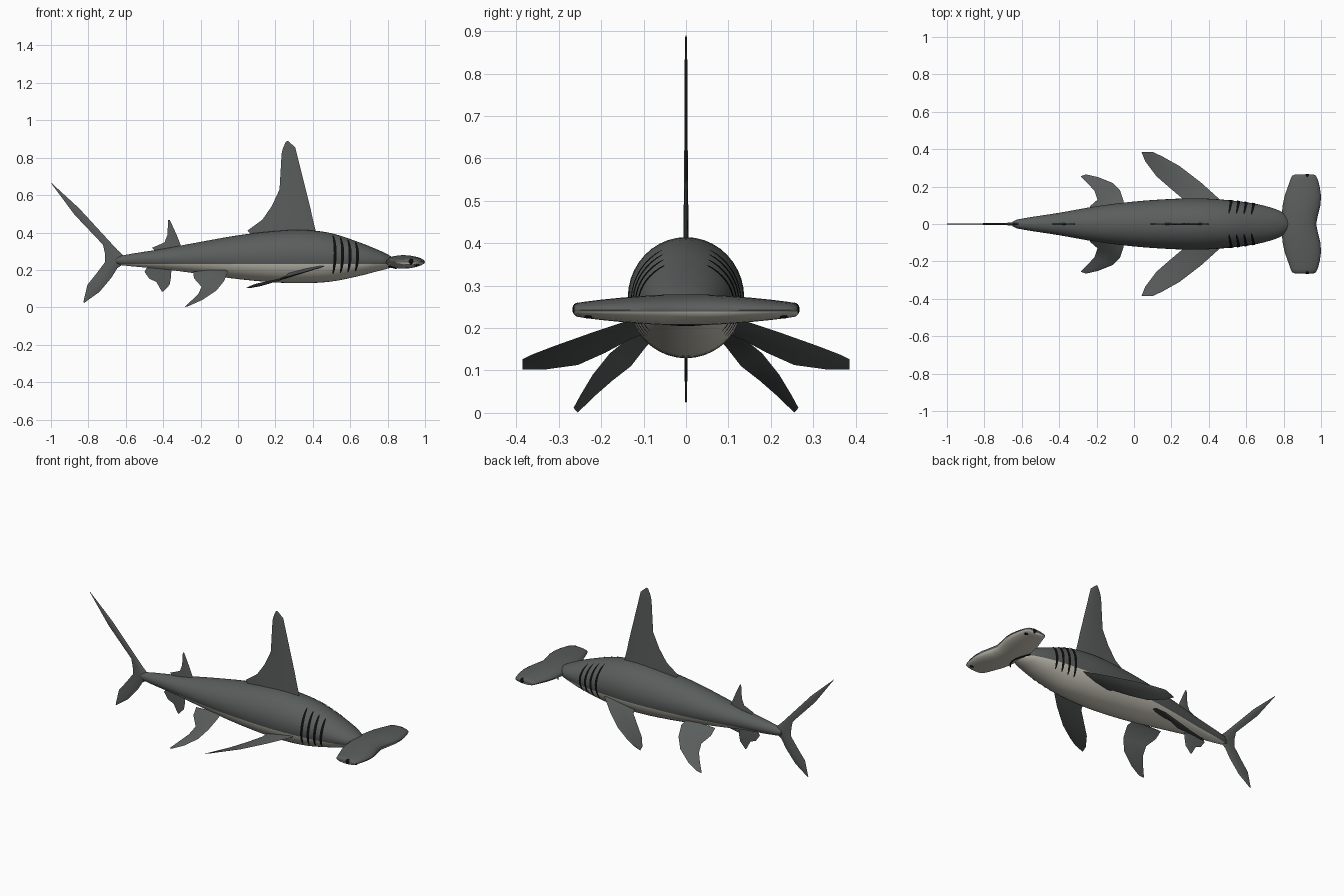
import bpy, bmesh, math
from mathutils import Vector

cube = bpy.data.objects.get("Cube")
if cube:
    bpy.data.objects.remove(cube, do_unlink=True)


def material(name, colour, rough=0.6):
    m = bpy.data.materials.new(name)
    m.use_nodes = True
    m.diffuse_color = (*colour, 1)
    shader = m.node_tree.nodes["Principled BSDF"]
    shader.inputs["Base Color"].default_value = (*colour, 1)
    shader.inputs["Roughness"].default_value = rough
    return m


GREY = material("slate grey skin", (0.1, 0.11, 0.105))
CREAM = material("cream belly", (0.58, 0.56, 0.48))
BLACK = material("black", (0.004, 0.004, 0.004))


def finish(name, bm, mats, mirror=False, angle=50):
    """Turn a bmesh into a smooth shaded object, optionally mirrored left to right."""
    bmesh.ops.recalc_face_normals(bm, faces=bm.faces[:])
    mesh = bpy.data.meshes.new(name)
    bm.to_mesh(mesh)
    bm.free()
    ob = bpy.data.objects.new(name, mesh)
    bpy.context.collection.objects.link(ob)
    for m in mats:
        mesh.materials.append(m)
    bpy.ops.object.select_all(action="DESELECT")
    ob.select_set(True)
    bpy.context.view_layer.objects.active = ob
    bpy.ops.object.shade_smooth_by_angle(angle=math.radians(angle))
    if mirror:
        mod = ob.modifiers.new("Mirror", "MIRROR")
        mod.use_axis = (False, True, False)
        mod.use_mirror_merge = False
    return ob


def loft(rings):
    """Skin a list of closed rings and cap both ends."""
    bm = bmesh.new()
    loops = [[bm.verts.new(p) for p in ring] for ring in rings]
    n = len(loops[0])
    for a, b in zip(loops, loops[1:]):
        for i in range(n):
            j = (i + 1) % n
            bm.faces.new((a[i], a[j], b[j], b[i]))
    bm.faces.new(loops[0])
    bm.faces.new(loops[-1])
    return bm


def paint_belly(bm, height):
    """Cut level at a height; faces below it take the second material."""
    bmesh.ops.bisect_plane(bm, geom=bm.verts[:] + bm.edges[:] + bm.faces[:],
                           plane_co=(0, 0, height), plane_no=(0, 0, 1))
    for f in bm.faces:
        f.material_index = int(f.calc_center_median().z < height)


# Body stations: x, top z, bottom z, half width
STATIONS = [
    (-0.65, 0.262, 0.236, 0.012), (-0.62, 0.277, 0.225, 0.025),
    (-0.4, 0.313, 0.204, 0.06), (-0.2, 0.35, 0.178, 0.095),
    (0, 0.385, 0.151, 0.12), (0.2, 0.408, 0.133, 0.134),
    (0.35, 0.414, 0.129, 0.137), (0.5, 0.396, 0.138, 0.128),
    (0.65, 0.347, 0.168, 0.108), (0.75, 0.307, 0.194, 0.082),
    (0.8, 0.283, 0.207, 0.058), (0.83, 0.264, 0.22, 0.028),
    (0.838, 0.25, 0.235, 0.008)]


def section(x):
    """Smoothly interpolated centre z, half height and half width at x."""
    last = len(STATIONS) - 1
    k = max(i for i in range(last) if STATIONS[i][0] <= x or i == 0)
    a, b = STATIONS[k], STATIONS[k + 1]
    before, after = STATIONS[max(k - 1, 0)], STATIONS[min(k + 2, last)]
    span = b[0] - a[0]
    t = (x - a[0]) / span
    out = []
    for c in (1, 2, 3):
        ma = (b[c] - before[c]) / (b[0] - before[0]) * span
        mb = (after[c] - a[c]) / (after[0] - a[0]) * span
        d = b[c] - a[c]
        out.append(a[c] + t * (ma + t * (3 * d - 2 * ma - mb + t * (ma + mb - 2 * d))))
    top, bottom, width = out
    return (top + bottom) / 2, (top - bottom) / 2, width


def skin_point(x, angle, lift=0.0):
    mid, high, wide = section(x)
    return Vector((x, (wide + lift) * math.cos(angle), mid + (high + lift) * math.sin(angle)))


TURN = [math.tau * i / 40 for i in range(40)]
xs = []
for a, b in zip(STATIONS, STATIONS[1:]):
    xs += [a[0] + (b[0] - a[0]) * i / 4 for i in range(4)]
xs.append(STATIONS[-1][0])
body = loft([[skin_point(x, t) for t in TURN] for x in xs])
paint_belly(body, 0.232)
finish("body", body, [GREY, CREAM])

# Wide flattened head: y, rear x, front x, half thickness
HEAD_Z = 0.243
half = [(0, 0.79, 0.974, 0.036), (0.05, 0.79, 0.984, 0.036), (0.1, 0.795, 0.997, 0.033),
        (0.15, 0.805, 1.0, 0.029), (0.2, 0.823, 0.993, 0.024),
        (0.24, 0.837, 0.982, 0.019), (0.258, 0.845, 0.973, 0.016), (0.264, 0.86, 0.96, 0.01)]
ribs = [(-y, r, f, h) for y, r, f, h in half[:0:-1]] + half
head = loft([[((f + r) / 2 + (f - r) / 2 * math.cos(t), y, HEAD_Z + h * math.sin(t))
              for t in TURN[::2]] for y, r, f, h in ribs])
paint_belly(head, HEAD_Z - 0.004)
finish("hammer_head", head, [GREY, CREAM])


def fin(name, ribs, thick, mirror=False):
    """Lens-section fin from (leading point, trailing point) ribs, thinner at the tip."""
    rings = []
    for i, (lead, trail) in enumerate(ribs):
        lead, trail = Vector(lead), Vector(trail)
        lo, hi = ribs[max(i - 1, 0)], ribs[min(i + 1, len(ribs) - 1)]
        along = Vector(hi[0]) + Vector(hi[1]) - Vector(lo[0]) - Vector(lo[1])
        side = (trail - lead).cross(along).normalized()
        side *= thick / 2 * (1 - 0.75 * i / (len(ribs) - 1))
        front, back = lead.lerp(trail, 0.12), lead.lerp(trail, 0.5)
        rings.append([lead, front + side * 0.6, back + side, trail,
                      back - side, front - side * 0.6])
    finish(name, loft(rings), [GREY], mirror)


def flat(rows):
    """Ribs on the centre plane from lead x, lead z, trail x, trail z."""
    return [((a, 0, b), (c, 0, d)) for a, b, c, d in rows]


# Centre fins
fin("dorsal_fin", flat([
    (0.42, 0.38, 0.09, 0.37), (0.413, 0.42, 0.05, 0.41), (0.398, 0.48, 0.13, 0.468),
    (0.385, 0.54, 0.18, 0.54), (0.36, 0.64, 0.222, 0.63), (0.315, 0.82, 0.233, 0.82),
    (0.306, 0.855, 0.24, 0.85), (0.267, 0.89, 0.256, 0.886)]), 0.014)
fin("second_dorsal_fin", flat([
    (-0.3, 0.31, -0.44, 0.3), (-0.307, 0.335, -0.46, 0.318), (-0.325, 0.38, -0.393, 0.347),
    (-0.345, 0.425, -0.378, 0.385), (-0.365, 0.468, -0.373, 0.466)]), 0.01)
fin("anal_fin", flat([
    (-0.36, 0.22, -0.48, 0.225), (-0.356, 0.195, -0.5, 0.19), (-0.36, 0.15, -0.473, 0.152),
    (-0.366, 0.12, -0.436, 0.136), (-0.4, 0.083, -0.408, 0.085)]), 0.01)
fin("tail_upper_lobe", flat([
    (-0.6, 0.265, -0.71, 0.243), (-0.645, 0.307, -0.712, 0.29), (-0.68, 0.345, -0.722, 0.335),
    (-0.85, 0.53, -0.874, 0.495), (-1.0, 0.667, -0.998, 0.662)]), 0.016)
fin("tail_lower_lobe", flat([
    (-0.6, 0.24, -0.71, 0.27), (-0.645, 0.21, -0.71, 0.243), (-0.677, 0.158, -0.757, 0.18),
    (-0.74, 0.083, -0.805, 0.12), (-0.822, 0.024, -0.827, 0.028)]), 0.016)

# Paired fins
fin("pectoral_fins", [
    ((0.47, 0.1, 0.228), (0.28, 0.09, 0.19)), ((0.46, 0.13, 0.22), (0.26, 0.135, 0.172)),
    ((0.36, 0.22, 0.19), (0.195, 0.19, 0.142)), ((0.243, 0.31, 0.158), (0.12, 0.255, 0.113)),
    ((0.15, 0.362, 0.138), (0.06, 0.335, 0.102)),
    ((0.1, 0.385, 0.127), (0.04, 0.385, 0.102))], 0.016, True)
fin("pelvic_fins", [
    ((-0.06, 0.08, 0.2), (-0.24, 0.06, 0.19)), ((-0.056, 0.125, 0.185), (-0.235, 0.095, 0.155)),
    ((-0.075, 0.18, 0.14), (-0.195, 0.13, 0.11)), ((-0.115, 0.22, 0.09), (-0.21, 0.175, 0.075)),
    ((-0.19, 0.25, 0.04), (-0.245, 0.215, 0.04)),
    ((-0.255, 0.265, 0.012), (-0.285, 0.255, 0.001))], 0.014, True)

# Gill slits: thin bowed strips lying on the skin
gills = bmesh.new()
STEPS = 14
for k in range(4):
    rows = []
    for i in range(STEPS + 1):
        u = i / STEPS
        angle = math.radians(-42 + 106 * u)
        x = 0.508 + 0.04 * k + 0.012 * math.sin(math.pi * u)
        w = 0.002 + 0.006 * math.sin(math.pi * u) ** 0.5
        rows.append([gills.verts.new(skin_point(x + s * w, angle, 0.003)) for s in (-1, 1)])
    for a, b in zip(rows, rows[1:]):
        gills.faces.new((a[0], a[1], b[1], b[0]))
finish("gill_slits", gills, [BLACK], True)


def bead(name, centre, size):
    """Squashed sphere pair, one on each side."""
    bm = bmesh.new()
    bmesh.ops.create_uvsphere(bm, u_segments=16, v_segments=10, radius=1)
    bmesh.ops.scale(bm, vec=size, verts=bm.verts)
    bmesh.ops.translate(bm, vec=centre, verts=bm.verts)
    finish(name, bm, [BLACK], True)


bead("eyes", (0.925, 0.256, HEAD_Z + 0.001), (0.018, 0.012, 0.016))
bead("nostrils", (0.955, 0.23, 0.228), (0.012, 0.009, 0.006))

# Mouth: slim arc under the head
arc = []
for i in range(17):
    s = i / 8 - 1
    arc.append(Vector((0.845 - 0.04 * s * s, 0.085 * s, 0.209 + 0.009 * s * s)))
mouth = loft([[p + Vector((0.004 * math.cos(t), 0, 0.004 * math.sin(t))) for t in TURN[::5]]
              for p in arc])
finish("mouth", mouth, [BLACK])
